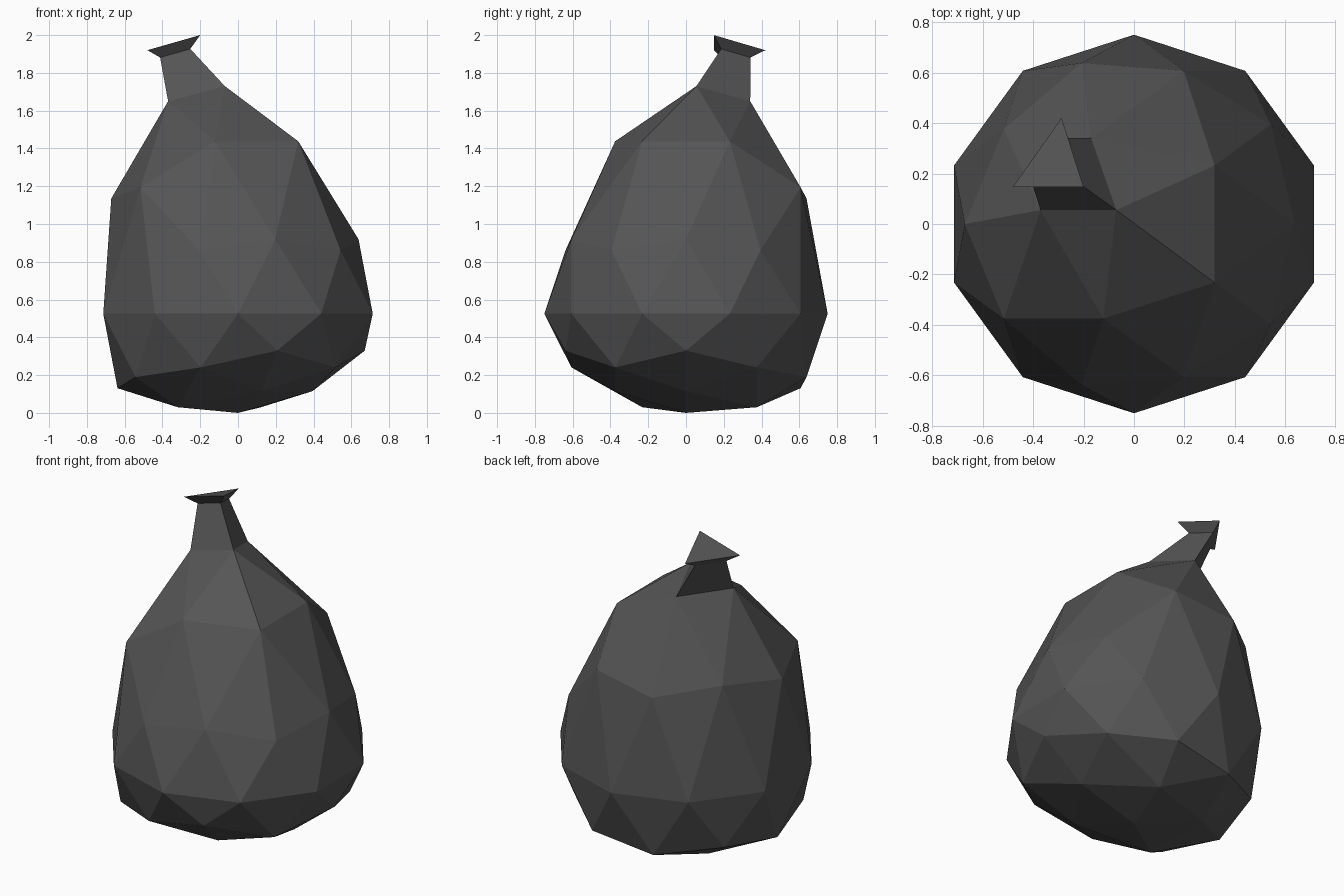
import bpy, bmesh, math
from mathutils import Vector, Matrix

RADIUS = 0.75
CENTRE = 0.525
LEAN = Vector((math.cos(math.radians(144)), math.sin(math.radians(144)), 0))

cube = bpy.data.objects.get("Cube")
if cube:
    bpy.data.objects.remove(cube, do_unlink=True)


def sag(co):
    """Height change that turns the ball into a slumped, leaning sack."""
    side = co.dot(LEAN)
    if co.z > 0.1:                       # shoulders pulled up towards the neck
        return 0.275 if co.z > 0.6 or side > 0 else 0
    if co.z > -0.1:
        return 0
    if co.z < -0.7:                      # flattened underside
        return 0.225
    if co.z < -0.6:
        return 0.228 if side < -0.1 else 0.143
    if side < -0.1:                      # raised lower edge, away from the neck
        return 0.11 if co.z < -0.37 else 0.14
    return 0


def add_ring(bm, old, points):
    """Join a triangle of new points to the ring below it."""
    new = [bm.verts.new(p) for p in points]
    for i in range(3):
        j = (i + 1) % 3
        bm.faces.new((old[i], old[j], new[j], new[i]))
    return new


# Faceted sack
bm = bmesh.new()
bmesh.ops.create_icosphere(bm, subdivisions=2, radius=RADIUS,
                           matrix=Matrix.Rotation(math.pi, 4, 'Z'))
tip_face = max(bm.faces, key=lambda f: f.calc_center_median().z * 2
               + f.calc_center_median().dot(LEAN))
top = max(tip_face.verts, key=lambda v: v.co.z)
left = min(tip_face.verts, key=lambda v: v.co.x)
back = max(tip_face.verts, key=lambda v: v.co.y)
for v in bm.verts:
    v.co.z += sag(v.co) + CENTRE

# Shoulder triangle where the neck starts
left.co = (-0.37, 0.055, 1.65)
top.co = (-0.07, 0.055, 1.73)
back.co = (-0.17, 0.34, 1.65)
bmesh.ops.delete(bm, geom=[tip_face], context='FACES_ONLY')

# Pinched neck and flared end
flare = [Vector((-0.48, 0.147, 1.92)), Vector((-0.20, 0.147, 2.0)),
         Vector((-0.287, 0.42, 1.92))]
middle = sum(flare, Vector()) / 3
pinch = [middle + (p - middle) * 0.57 - Vector((0, 0, 0.05)) for p in flare]
neck = add_ring(bm, [left, top, back], pinch)
end = add_ring(bm, neck, flare)
bm.faces.new(end)
bmesh.ops.recalc_face_normals(bm, faces=bm.faces)

mesh = bpy.data.meshes.new("tied_sack")
bm.to_mesh(mesh)
bm.free()
sack = bpy.data.objects.new("tied_sack", mesh)
bpy.context.collection.objects.link(sack)

# Dark plastic
grey = (0.09, 0.09, 0.09, 1)
plastic = bpy.data.materials.new("dark_grey_plastic")
plastic.use_nodes = True
plastic.diffuse_color = grey
plastic.node_tree.nodes["Principled BSDF"].inputs["Base Color"].default_value = grey
mesh.materials.append(plastic)
